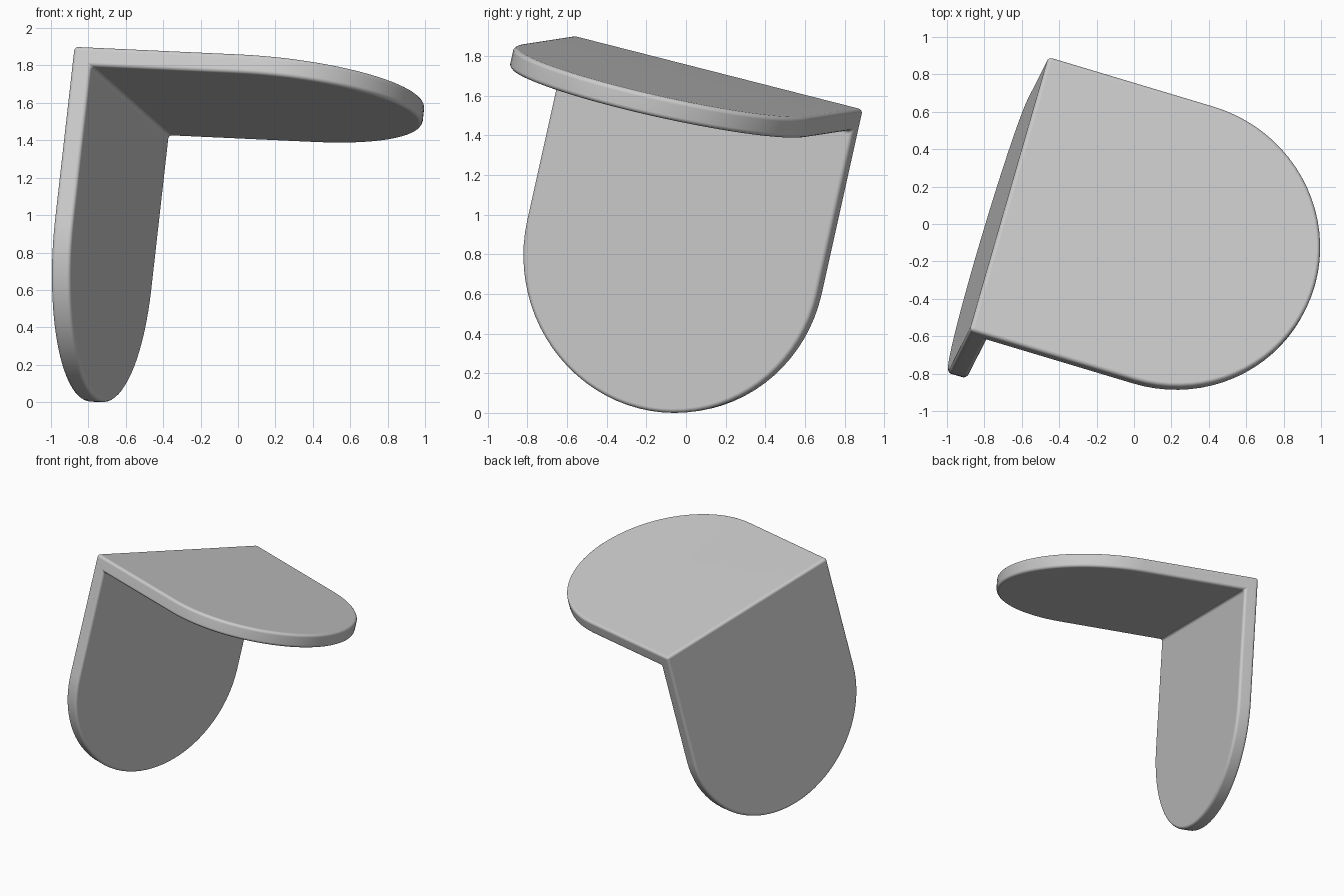
import bpy, bmesh, math
from mathutils import Matrix, Vector

cube = bpy.data.objects.get("Cube")
if cube:
    bpy.data.objects.remove(cube, do_unlink=True)

RADIUS = 0.785      # half the width, also the radius of the rounded ends
THICK = 0.107
ROUND = 0.022
ARC_STEPS = 40

# Local axes of the bracket: along the shelf, along the corner, up
along = Vector((0.957, -0.287, -0.044)).normalized()
corner = Vector((0.27, 0.933, -0.238))
corner = (corner - along * corner.dot(along)).normalized()
up = along.cross(corner)
tilt = Matrix((along, corner, up)).transposed()


def outline(start, reach):
    """Tongue shape: a straight back edge and a semicircular end."""
    pts = [(start, -RADIUS)]
    for i in range(ARC_STEPS + 1):
        a = -math.pi / 2 + math.pi * i / ARC_STEPS
        pts.append((reach + RADIUS * math.cos(a), RADIUS * math.sin(a)))
    return pts + [(start, RADIUS)]


def add_plate(bm, reach, place):
    """Plate with a mitred back edge; the mitre itself is left open."""
    outer = [bm.verts.new(place(s, v, 0)) for s, v in outline(0, reach)]
    inner = [bm.verts.new(place(s, v, THICK)) for s, v in outline(THICK, reach)]
    bm.faces.new(outer)
    bm.faces.new(inner[::-1])
    for i in range(len(outer) - 1):
        bm.faces.new((outer[i], inner[i], inner[i + 1], outer[i + 1]))


bm = bmesh.new()
# Shelf plate and hanging plate
add_plate(bm, 0.925, lambda s, v, depth: (s, v, -depth))
add_plate(bm, 0.958, lambda s, v, depth: (depth, v, -s))
bmesh.ops.remove_doubles(bm, verts=bm.verts, dist=0.0001)
bmesh.ops.recalc_face_normals(bm, faces=bm.faces)

# Merge the flat corner ends, then soften every sharp edge
flat = [e for e in bm.edges if e.calc_face_angle(1) < 0.01]
bmesh.ops.dissolve_edges(bm, edges=flat, use_verts=False)
sharp = [e for e in bm.edges if e.calc_face_angle(0) > 1]
bmesh.ops.bevel(bm, geom=sharp, offset=ROUND, segments=4, profile=0.5,
                affect='EDGES', clamp_overlap=True)

# Tilt, centre and stand on the ground
bmesh.ops.transform(bm, matrix=tilt.to_4x4(), verts=bm.verts)
low = [min(v.co[i] for v in bm.verts) for i in range(3)]
high = [max(v.co[i] for v in bm.verts) for i in range(3)]
shift = Vector((-(low[0] + high[0]) / 2, -(low[1] + high[1]) / 2, -low[2]))
bmesh.ops.translate(bm, vec=shift, verts=bm.verts)

mesh = bpy.data.meshes.new("rounded_corner_bracket")
bm.to_mesh(mesh)
bm.free()
bracket = bpy.data.objects.new("rounded_corner_bracket", mesh)
bpy.context.collection.objects.link(bracket)

# Plain grey
grey = bpy.data.materials.new("plain grey")
grey.use_nodes = True
colour = (0.6, 0.6, 0.6, 1)
grey.diffuse_color = colour
grey.node_tree.nodes["Principled BSDF"].inputs["Base Color"].default_value = colour
mesh.materials.append(grey)

# Smooth shading with flat broad faces
bpy.ops.object.select_all(action='DESELECT')
bracket.select_set(True)
bpy.context.view_layer.objects.active = bracket
bpy.ops.object.shade_smooth_by_angle(angle=math.radians(40))
weighted = bracket.modifiers.new("flat_faces", 'WEIGHTED_NORMAL')
weighted.keep_sharp = True
